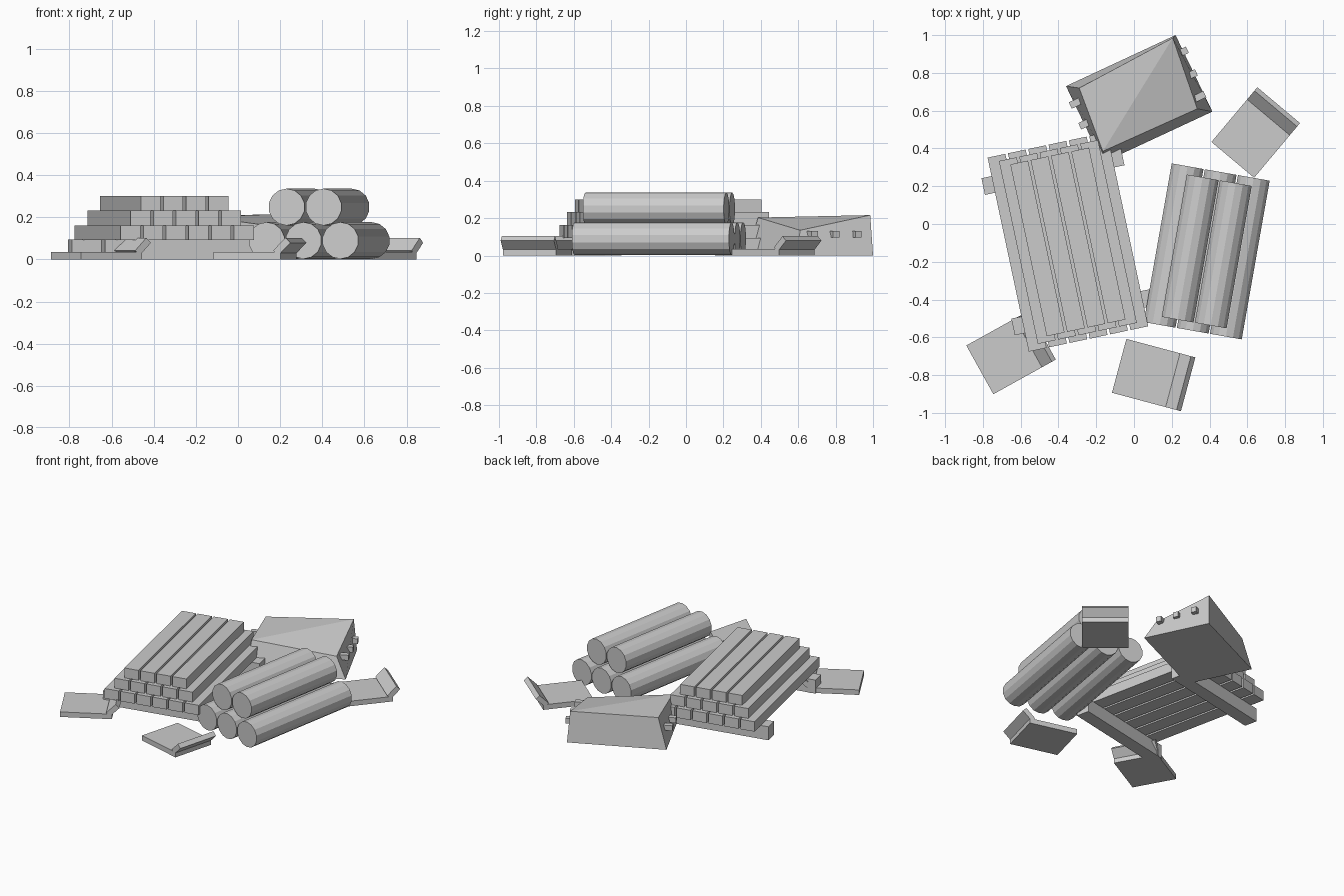
import bpy
from math import radians, sin, cos
from mathutils import Matrix, Vector

if "Cube" in bpy.data.objects:
    bpy.data.objects.remove(bpy.data.objects["Cube"])


def mesh_object(name, verts, faces, matrix=Matrix()):
    me = bpy.data.meshes.new(name)
    me.from_pydata([matrix @ Vector(v) for v in verts], [], faces)
    me.update()
    ob = bpy.data.objects.new(name, me)
    bpy.context.collection.objects.link(ob)
    return ob


BOX_FACES = [(0, 3, 2, 1), (4, 5, 6, 7), (0, 1, 5, 4),
             (1, 2, 6, 5), (2, 3, 7, 6), (3, 0, 4, 7)]


def box(name, center, size, matrix=Matrix()):
    corners = [(-1, -1), (1, -1), (1, 1), (-1, 1)]
    verts = [(center[0] + x * size[0] / 2, center[1] + y * size[1] / 2,
              center[2] + z * size[2] / 2) for z in (-1, 1) for x, y in corners]
    return mesh_object(name, verts, BOX_FACES, matrix)


def place(x, y, degrees, z=0):
    return Matrix.Translation((x, y, z)) @ Matrix.Rotation(radians(degrees), 4, 'Z')


def log(name, x, z, length, r, matrix, sides=14):
    ring = [(x + r * sin(radians(360 * i / sides)), z + r * cos(radians(360 * i / sides)))
            for i in range(sides)]
    verts = [(px, y, pz) for y in (-length / 2, length / 2) for px, pz in ring]
    faces = [(i, i + sides, (i + 1) % sides + sides, (i + 1) % sides) for i in range(sides)]
    faces += [tuple(range(sides)), tuple(range(2 * sides - 1, sides - 1, -1))]
    return mesh_object(name, verts, faces, matrix)


# Plank stack on two cross runners
stack = place(-0.35, -0.095, 12)
for side in (-1, 1):
    box("stack_runner", (0, 0.38 * side, 0.047), (0.755, 0.09, 0.094), stack)
for layer, (count, length) in enumerate([(6, 1.05), (5, 0.99), (4, 0.93)]):
    for i in range(count):
        box("plank", ((i - (count - 1) / 2) * 0.11, 0, 0.128 + 0.069 * layer),
            (0.096, length, 0.069), stack)

# Log pile: three below, two above
pile = place(0.385, -0.145, -10)
for i in (-1, 0, 1):
    log("lower_log", 0.178 * i, 0.09, 0.853, 0.0875, pile)
for i in (-0.5, 0.5):
    log("upper_log", 0.178 * i, 0.249, 0.765, 0.0875, pile)

# Covered bundle with one sagging corner
low = [(-0.165, 0.325, 0), (0.415, 0.595, 0), (0.22, 1.0, 0), (-0.36, 0.73, 0)]
top = [(-0.165, 0.385, 0.203), (0.335, 0.61, 0.135), (0.205, 0.985, 0.216), (-0.29, 0.72, 0.203)]
cover_faces = [f for f in BOX_FACES if f != (4, 5, 6, 7)] + [(4, 5, 6), (4, 6, 7)]
mesh_object("covered_bundle", low + top, cover_faces)

# Pegs along two sides of the cover
for x, y in [(0.255, 0.91), (0.303, 0.79), (0.348, 0.675),
             (-0.31, 0.64), (-0.26, 0.53), (-0.21, 0.42)]:
    box("cover_peg", (0, 0, 0), (0.06, 0.037, 0.036), place(x, y, 25, 0.113))

# Flat tiles with a tilted lip
for x, y, angle in [(0.645, 0.485, 50), (-0.65, -0.68, 29), (0.105, -0.80, -15)]:
    tile = place(x, y, angle)
    box("tile_plate", (-0.025, 0, 0.0175), (0.33, 0.295, 0.035), tile)
    tilt = tile @ Matrix.Translation((0.146, 0, 0.061)) @ Matrix.Rotation(radians(-45), 4, 'Y')
    box("tile_lip", (0, 0, 0), (0.085, 0.295, 0.034), tilt)
